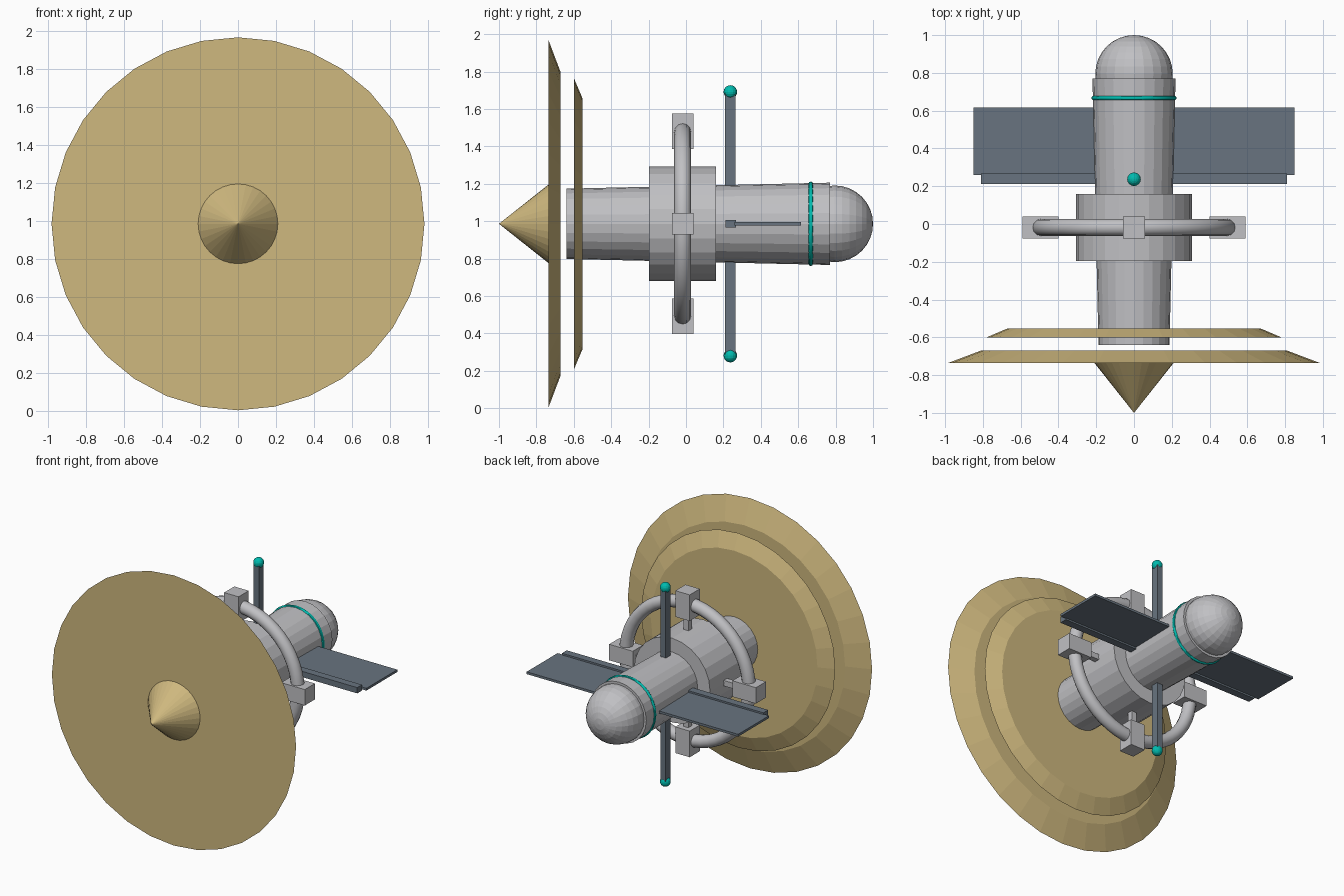
import bpy
from math import pi, sin, cos

if "Cube" in bpy.data.objects:
    bpy.data.objects.remove(bpy.data.objects["Cube"], do_unlink=True)

AXIS = 0.986          # height of the long axis
ALONG_Y = (pi / 2, 0, 0)


def material(name, rgb):
    mat = bpy.data.materials.new(name)
    mat.use_nodes = True
    mat.diffuse_color = (*rgb, 1)
    mat.node_tree.nodes["Principled BSDF"].inputs["Base Color"].default_value = (*rgb, 1)
    return mat


GOLD = material("pale gold", (0.62, 0.48, 0.21))
GREY = material("light grey", (0.53, 0.53, 0.55))
SLATE = material("slate grey", (0.14, 0.175, 0.215))
TEAL = material("teal", (0.0, 0.5, 0.43))


def finish(name, mat):
    obj = bpy.context.object
    obj.name = obj.data.name = name
    obj.data.materials.append(mat)
    return obj


def frustum(name, mat, y_front, r_front, y_back, r_back, sides):
    bpy.ops.mesh.primitive_cone_add(
        vertices=sides, radius1=r_back, radius2=r_front, depth=y_back - y_front,
        location=(0, (y_front + y_back) / 2, AXIS), rotation=ALONG_Y)
    return finish(name, mat)


def box(name, mat, size, x, y, z=0.0):
    bpy.ops.mesh.primitive_cube_add(size=1, location=(x, y, AXIS + z))
    obj = finish(name, mat)
    obj.scale = size
    bpy.ops.object.transform_apply(location=False, rotation=False, scale=True)
    return obj


def ball(name, mat, radius, y, z=0.0, segments=24, rings=16, rotation=(0, 0, 0)):
    bpy.ops.mesh.primitive_uv_sphere_add(
        segments=segments, ring_count=rings, radius=radius,
        location=(0, y, AXIS + z), rotation=rotation)
    return finish(name, mat)


def ring(name, mat, y, major, minor, segments, sides):
    bpy.ops.mesh.primitive_torus_add(
        major_radius=major, minor_radius=minor, major_segments=segments,
        minor_segments=sides, location=(0, y, AXIS), rotation=ALONG_Y)
    obj = finish(name, mat)
    bpy.ops.object.shade_smooth_by_angle(angle=pi / 4)
    return obj


# Shields and nose cone
frustum("front_shield", GOLD, -0.735, 0.982, -0.67, 0.81, 32)
frustum("rear_shield", GOLD, -0.60, 0.78, -0.553, 0.67, 32)
frustum("nose_cone", GOLD, -1.0, 0.0, -0.735, 0.21, 32)

# Hull, collar and domed tail
frustum("hull", GREY, -0.64, 0.188, 0.77, 0.22, 24)
frustum("collar", GREY, -0.197, 0.306, 0.16, 0.306, 24)
ball("tail_dome", GREY, 0.205, 0.795, rotation=ALONG_Y)
ring("hull_band", TEAL, 0.667, 0.214, 0.012, 48, 8)

# Habitat ring with four pods and spokes
RING_Y = -0.018
ring("habitat_ring", GREY, RING_Y, 0.495, 0.045, 48, 12)
for i, side in enumerate(("left", "top", "right", "bottom")):
    a = i * pi / 2
    for part, length, width, dist in (("pod", 0.19, 0.116, 0.495),
                                      ("spoke", 0.2, 0.04, 0.36)):
        obj = box(f"{side}_{part}", GREY, (length, width, width),
                  dist * cos(a), RING_Y, dist * sin(a))
        obj.rotation_euler.y = -a

# Masts with tips, panel booms and panels
for s, vertical, lateral in ((1, "top", "left"), (-1, "bottom", "right")):
    box(f"{vertical}_mast", SLATE, (0.042, 0.055, 0.52), 0, 0.237, s * 0.44)
    ball(f"{vertical}_mast_tip", TEAL, 0.036, 0.237, s * 0.705, 16, 10)
    box(f"{lateral}_boom", SLATE, (0.63, 0.055, 0.042), s * 0.495, 0.24)
    box(f"{lateral}_panel", SLATE, (0.65, 0.355, 0.017), s * 0.525, 0.438)
